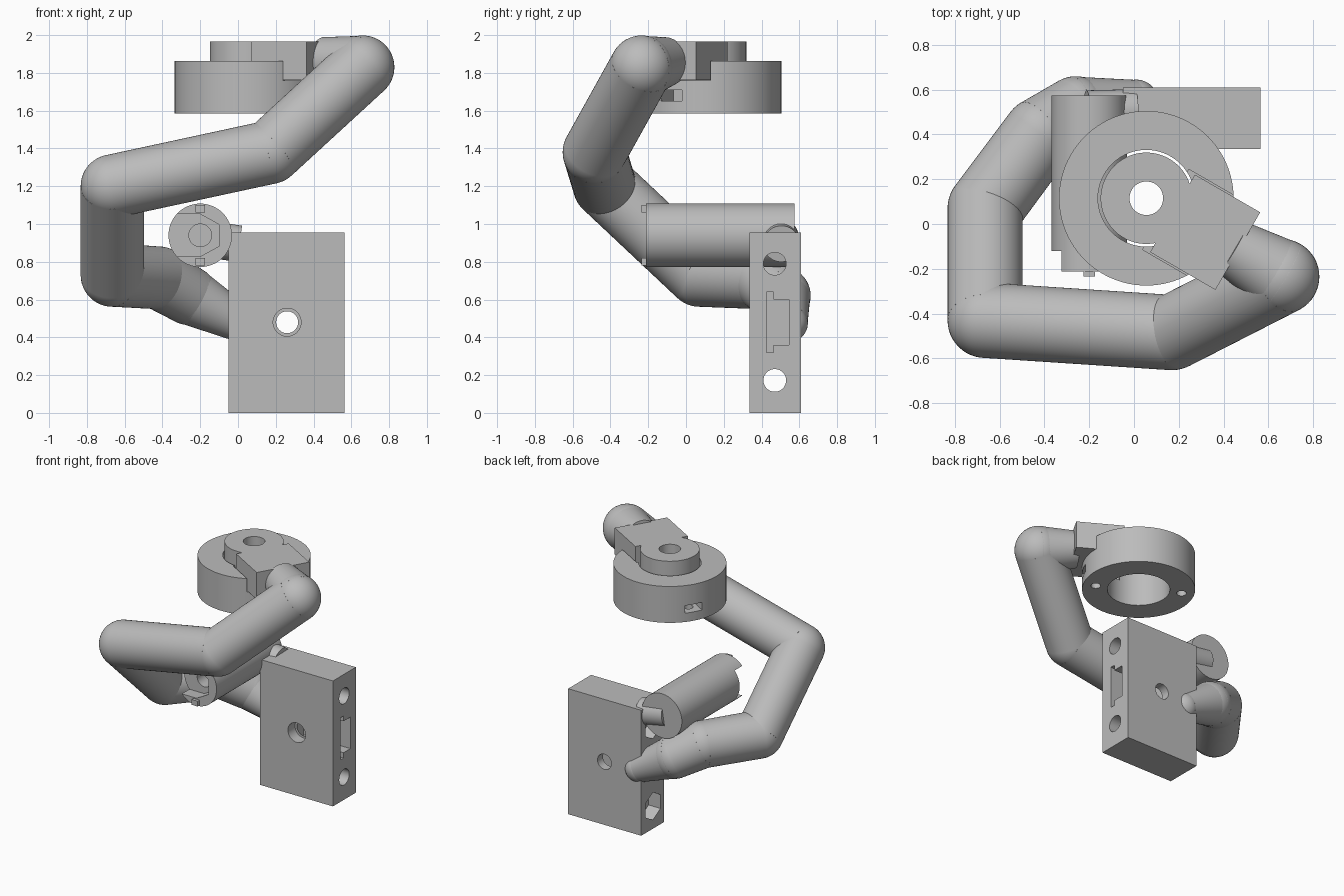
import bpy, bmesh, math
from mathutils import Vector, Matrix

if "Cube" in bpy.data.objects:
    bpy.data.objects.remove(bpy.data.objects["Cube"])

grey = bpy.data.materials.new("mid_grey")
grey.diffuse_color = (0.5, 0.5, 0.5, 1)
grey.use_nodes = True
grey.node_tree.nodes["Principled BSDF"].inputs["Base Color"].default_value = grey.diffuse_color


def make(name, bm):
    me = bpy.data.meshes.new(name)
    bm.to_mesh(me)
    bm.free()
    ob = bpy.data.objects.new(name, me)
    bpy.context.collection.objects.link(ob)
    me.materials.append(grey)
    return ob


def rod(bm, a, b, r1, r2=None, n=64, spin=0.0):
    """Capped cylinder or cone from a to b."""
    a, b = Vector(a), Vector(b)
    d = b - a
    rot = d.to_track_quat('Z', 'Y').to_matrix().to_4x4()
    m = Matrix.Translation((a + b) / 2) @ rot @ Matrix.Rotation(spin, 4, 'Z')
    bmesh.ops.create_cone(bm, cap_ends=True, segments=n, radius1=r1,
                          radius2=r1 if r2 is None else r2, depth=d.length, matrix=m)


def rod_obj(name, *args, **kw):
    bm = bmesh.new()
    rod(bm, *args, **kw)
    return make(name, bm)


def box_obj(name, lo, hi, frame=Matrix()):
    lo, hi = Vector(lo), Vector(hi)
    m = frame @ Matrix.Translation((lo + hi) / 2) @ Matrix.Diagonal((*(hi - lo), 1))
    bm = bmesh.new()
    bmesh.ops.create_cube(bm, size=1, matrix=m)
    return make(name, bm)


def cut(ob, *cutters):
    bpy.context.view_layer.objects.active = ob
    for c in cutters:
        mod = ob.modifiers.new("cut", 'BOOLEAN')
        mod.operation, mod.solver, mod.object = 'DIFFERENCE', 'EXACT', c
        bpy.ops.object.modifier_apply(modifier=mod.name)
        bpy.data.objects.remove(c)


# Bent tube: rods with a ball at each joint, thinning at both ends
path = [((0.44, -0.105, 1.86), 0.13), ((0.66, -0.235, 1.83), 0.168),
        ((0.17, -0.485, 1.38), 0.168), ((-0.665, -0.43, 1.20), 0.168),
        ((-0.665, 0.07, 0.73), 0.168), ((-0.42, 0.40, 0.715), 0.166),
        ((-0.26, 0.505, 0.62), 0.155), ((0.01, 0.545, 0.475), 0.10)]
bm = bmesh.new()
for (a, ra), (b, rb) in zip(path, path[1:]):
    rod(bm, a, b, ra, rb)
for p, r in path[1:]:
    bmesh.ops.create_uvsphere(bm, u_segments=48, v_segments=24, radius=r,
                              matrix=Matrix.Translation(p))
make("bent_tube", bm)

# Base block with cross hole, side bolt holes, hex pockets and a nut slot
block = box_obj("base_block", (-0.05, 0.335, 0), (0.565, 0.61, 0.955))
cuts = [rod_obj("c", (0.26, 0.2, 0.48), (0.26, 0.7, 0.48), 0.058, n=48),
        rod_obj("c", (0.26, 0.2, 0.48), (0.26, 0.42, 0.48), 0.074, n=48),
        box_obj("c", (0.17, 0.425, 0.32), (0.7, 0.462, 0.64)),
        box_obj("c", (0.17, 0.45, 0.36), (0.7, 0.545, 0.60))]
for z in (0.172, 0.79):
    cuts.append(rod_obj("c", (-0.2, 0.47, z), (0.7, 0.47, z), 0.06, n=48))
    bm = bmesh.new()
    # hexagon with its points up and down
    pts = [(0.105 * math.sin(k * math.pi / 3), 0.105 * math.cos(k * math.pi / 3)) for k in range(6)]
    f = bm.faces.new([bm.verts.new((-0.2, 0.47 + u, z + v)) for u, v in pts])
    ext = bmesh.ops.extrude_face_region(bm, geom=[f])["geom"]
    bmesh.ops.translate(bm, vec=(0.25, 0, 0), verts=[g for g in ext if isinstance(g, bmesh.types.BMVert)])
    bmesh.ops.recalc_face_normals(bm, faces=bm.faces)
    cuts.append(make("c", bm))
cut(block, *cuts)

# Horizontal barrel with a nut pocket open to the front and left
cx, cz = -0.2, 0.94
barrel = rod_obj("barrel", (cx, -0.212, cz), (cx, 0.575, cz), 0.168)
bm = bmesh.new()
outline = [(-0.3, 0.112), (0, 0.112), (0.1, 0.057), (0.1, -0.057), (0, -0.112), (-0.3, -0.112)]
f = bm.faces.new([bm.verts.new((cx + u, -0.3, cz + v)) for u, v in outline])
ext = bmesh.ops.extrude_face_region(bm, geom=[f])["geom"]
bmesh.ops.translate(bm, vec=(0, 0.18, 0), verts=[g for g in ext if isinstance(g, bmesh.types.BMVert)])
bmesh.ops.recalc_face_normals(bm, faces=bm.faces)
cut(barrel, make("c", bm),
    rod_obj("c", (cx, -0.3, cz), (cx, 0.1, cz), 0.06, n=48))
for s, label in ((1, "upper"), (-1, "lower")):
    box_obj(label + "_tab", (cx - 0.025, -0.235, cz + s * 0.14 - 0.02),
            (cx + 0.025, -0.2, cz + s * 0.14 + 0.02))

# Peg joining barrel and block
rod_obj("peg", (-0.21, 0.50, 0.93), (0.005, 0.505, 0.895), 0.097)

# Ring, hub and arm share a frame turned thirty degrees
frame = Matrix.Translation((0.055, 0.115, 0)) @ Matrix.Rotation(math.radians(-30), 4, 'Z')


def ring_rod(name, x, z0, z1, r, n=96):
    return rod_obj(name, frame @ Vector((x, 0, z0)), frame @ Vector((x, 0, z1)), r, n=n)


ring = ring_rod("ring", 0, 1.585, 1.862, 0.39)
cuts = [ring_rod("c", 0, 1.5, 2, 0.216),
        box_obj("c", (0.1, -0.207, 1.76), (0.6, 0.207, 2), frame)]
for s in (-1, 1):
    cuts.append(ring_rod("c", s * 0.3, 1.5, 1.68, 0.034, 32))
    xs = sorted((s * 0.25, s * 0.5))
    cuts.append(box_obj("c", (xs[0], -0.065, 1.652), (xs[1], 0.065, 1.71), frame))
cut(ring, *cuts)

hub = ring_rod("hub", 0, 1.84, 1.967, 0.204)
cut(hub, ring_rod("c", 0, 1.5, 2.1, 0.075, 48))
box_obj("arm_block", (0.135, -0.2, 1.762), (0.472, 0.2, 1.967), frame)

# Smooth the round surfaces and keep edges sharp
bpy.ops.object.select_all(action='SELECT')
bpy.context.view_layer.objects.active = block
bpy.ops.object.shade_smooth_by_angle(angle=math.radians(30))
